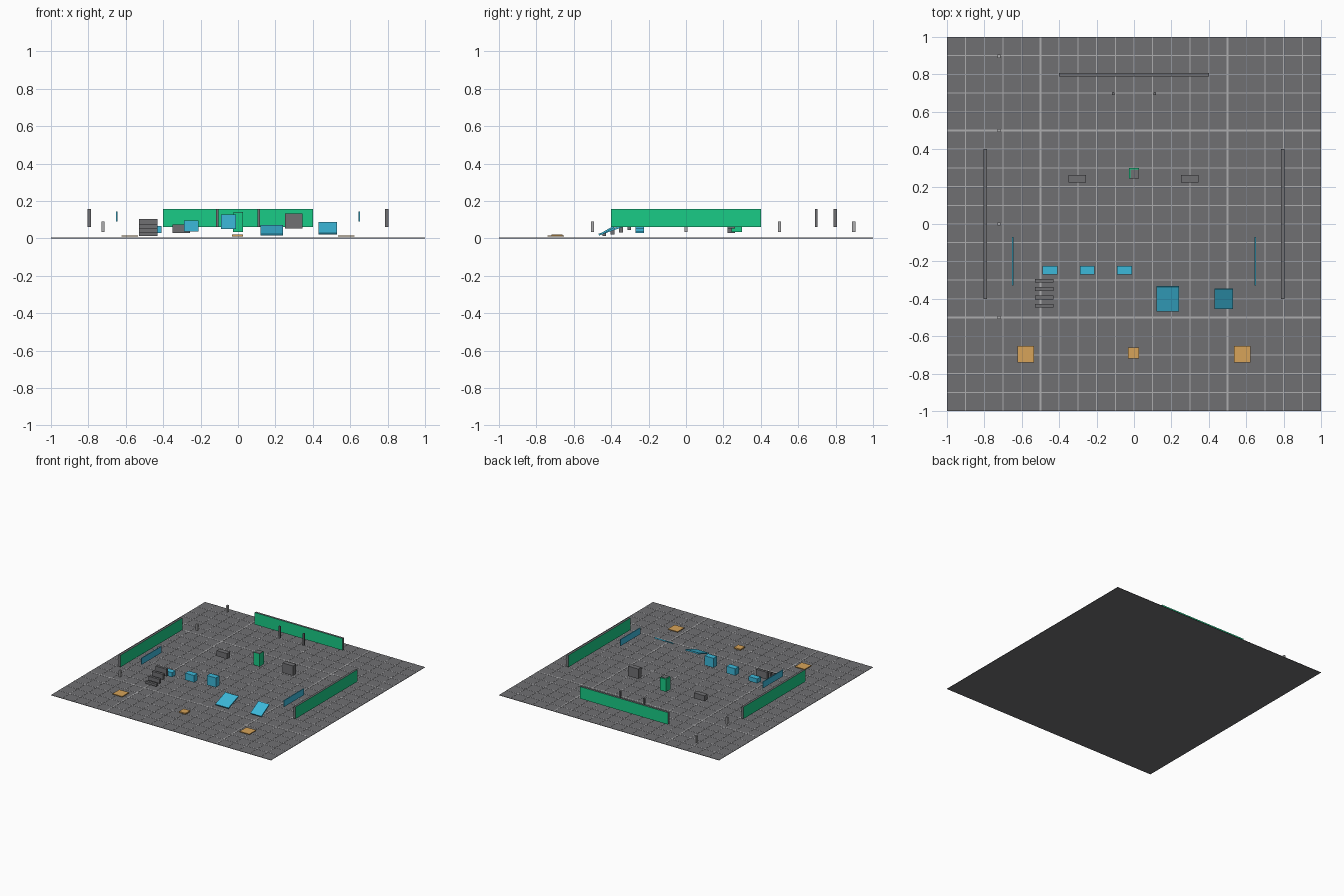
import bpy, math
from mathutils import Matrix

if "Cube" in bpy.data.objects:
    bpy.data.objects.remove(bpy.data.objects["Cube"])


def material(name, rgb):
    m = bpy.data.materials.new(name)
    m.diffuse_color = (*rgb, 1)
    m.use_nodes = True
    m.node_tree.nodes["Principled BSDF"].inputs["Base Color"].default_value = m.diffuse_color
    return m


GRAY = material("dark gray", (0.16, 0.16, 0.17))
PALE = material("pale gray", (0.42, 0.42, 0.43))
GREEN = material("green", (0.01, 0.60, 0.24))
BLUE = material("sky blue", (0.045, 0.48, 0.70))
ORANGE = material("orange", (0.68, 0.37, 0.10))

FACES = [(0, 2, 3, 1), (4, 5, 7, 6), (0, 1, 5, 4),
         (2, 6, 7, 3), (0, 4, 6, 2), (1, 3, 7, 5)]


def boxes(name, specs, mats, tilt=0, painted=None):
    """Join boxes (x0, x1, y0, y1, z0, z1); painted(normal) picks slot 1."""
    verts, faces = [], []
    for x0, x1, y0, y1, z0, z1 in specs:
        n = len(verts)
        verts += [(x, y, z) for z in (z0, z1) for y in (y0, y1) for x in (x0, x1)]
        faces += [tuple(n + i for i in f) for f in FACES]
    me = bpy.data.meshes.new(name)
    me.from_pydata(verts, [], faces)
    for m in mats:
        me.materials.append(m)
    if painted:
        for p in me.polygons:
            p.material_index = int(painted(p.normal))
    ob = bpy.data.objects.new(name, me)
    bpy.context.collection.objects.link(ob)
    return ob


def around(x, y, w, d, z0, z1):
    return (x - w / 2, x + w / 2, y - d / 2, y + d / 2, z0, z1)


# Floor slab with raised grid lines, every fifth one wider
boxes("floor", [(-1, 1, -1, 1, 0, 0.003)], [GRAY])
lines_x, lines_y = [], []
for i in range(-9, 10):
    w = 0.010 if i % 5 == 0 and i else 0.005
    lines_x.append(around(i / 10, 0, w, 2, 0.003, 0.0045))
    lines_y.append(around(0, i / 10, 2, w, 0.003, 0.0042))
boxes("floor_lines_lengthwise", lines_x, [PALE])
boxes("floor_lines_crosswise", lines_y, [PALE])

# Floating walls: green broad faces, gray rims
for s, side in ((-1, "left"), (1, "right")):
    boxes(side + "_wall", [around(s * 0.795, 0, 0.018, 0.8, 0.06, 0.158)],
          [GRAY, GREEN], painted=lambda n: abs(n.x) > 0.5)
    boxes(side + "_blue_panel", [around(s * 0.648, -0.2, 0.006, 0.26, 0.09, 0.143)], [BLUE])
boxes("back_wall", [around(0, 0.797, 0.8, 0.018, 0.06, 0.158)],
      [GRAY, GREEN], painted=lambda n: abs(n.y) > 0.5)

# Gate posts and the row of pale markers
boxes("gate_posts", [around(s * 0.11, 0.697, 0.014, 0.014, 0.06, 0.158)
                     for s in (-1, 1)], [GRAY])
boxes("marker_posts", [around(-0.722, y, 0.014, 0.018, 0.035, 0.09)
                       for y in (-0.5, 0, 0.5, 0.897)], [PALE])

# Green pillar with gray top, flanked by gray blocks
boxes("green_pillar", [(-0.028, 0.026, 0.243, 0.299, 0.035, 0.138)], [GREEN])
boxes("pillar_cap", [(-0.020, 0.026, 0.243, 0.291, 0.138, 0.142)], [GRAY])
boxes("low_block", [around(-0.303, 0.242, 0.094, 0.04, 0.03, 0.075)], [GRAY])
boxes("tall_block", [around(0.297, 0.242, 0.094, 0.04, 0.053, 0.134)], [GRAY])

# Blue jump blocks of growing height
boxes("jump_blocks", [around(-0.45, -0.248, 0.08, 0.046, 0.028, 0.065),
                      around(-0.25, -0.248, 0.08, 0.046, 0.038, 0.095),
                      around(-0.052, -0.248, 0.08, 0.046, 0.05, 0.128)], [BLUE])

# Stairs rising toward the back
bottoms, tops = (0.013, 0.021, 0.032, 0.045), (0.032, 0.054, 0.078, 0.104)
boxes("stairs", [around(-0.48, -0.437 + i * 0.0445, 0.1, 0.02, bottoms[i], tops[i])
                 for i in range(4)], [GRAY])

# Two tilted ramps
for name, x, w, length, z, deg in (("gentle_ramp", 0.18, 0.12, 0.14, 0.044, 20),
                                   ("steep_ramp", 0.48, 0.10, 0.12, 0.054, 30)):
    ramp = boxes(name, [around(0, 0, w, length, -0.005, 0.005)], [BLUE])
    ramp.data.transform(Matrix.Translation((x, -0.4, z))
                        @ Matrix.Rotation(math.radians(deg), 4, 'X'))

# Orange floor pads
boxes("large_pads", [around(s * 0.578, -0.697, 0.088, 0.088, 0.010, 0.016)
                     for s in (-1, 1)], [ORANGE])
boxes("small_pad", [around(-0.002, -0.69, 0.06, 0.06, 0.010, 0.02)], [ORANGE])
